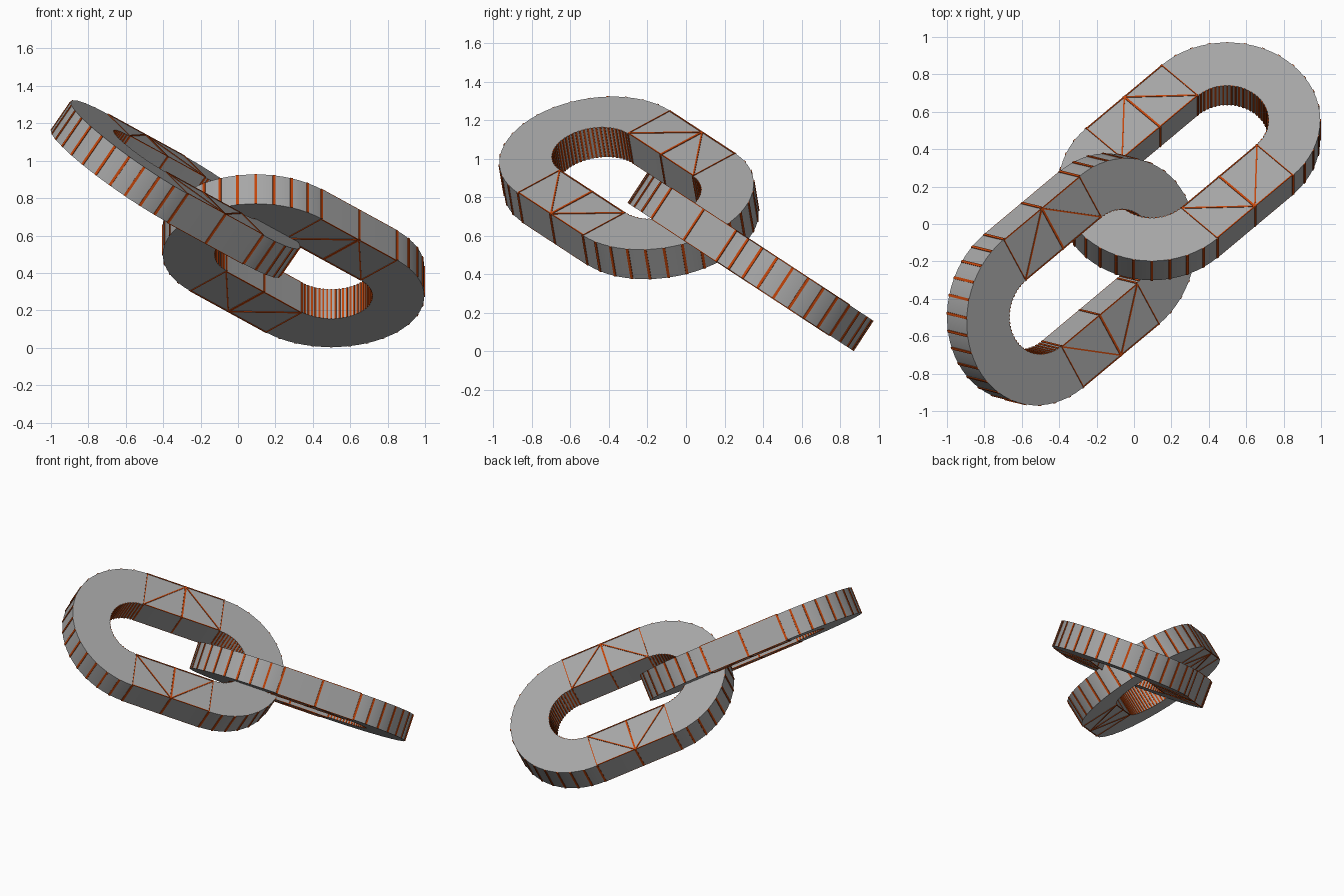
import bpy, bmesh, math
from mathutils import Vector, Matrix

if "Cube" in bpy.data.objects:
    bpy.data.objects.remove(bpy.data.objects["Cube"])

HALF, OUTER, INNER, THICK = 0.285, 0.497, 0.222, 0.188
SEG = 32            # segments per half-circle end
T = THICK / 2
RAISE = 0.004       # height of the seam ridges


def material(name, rgb):
    m = bpy.data.materials.new(name)
    m.diffuse_color = (*rgb, 1)
    m.use_nodes = True
    m.node_tree.nodes["Principled BSDF"].inputs["Base Color"].default_value = m.diffuse_color
    return m


GREY = material("grey_metal", (0.385, 0.385, 0.385))
ORANGE = material("burnt_orange", (0.56, 0.06, 0.003))


def stadium(r):
    """Outline points with their outward directions; one midpoint per straight."""
    out = []
    for sx in (1, -1):
        for i in range(SEG + 1):
            a = -math.pi / 2 + math.pi * i / SEG
            d = Vector((math.cos(a), math.sin(a), 0)) * sx
            out.append((d * r + Vector((sx * HALF, 0, 0)), d))
        out.append((Vector((0, sx * r, 0)), Vector((0, sx, 0))))
    return out


def ridge(bm, a, b, normal, width):
    """Thin raised bar from a to b, resting on the surface."""
    s = (b - a).cross(normal).normalized() * width / 2
    foot = (a + s, b + s, b - s, a - s)
    top = [bm.verts.new(p + normal * RAISE) for p in foot]
    low = [bm.verts.new(p - normal * 0.001) for p in foot]
    bm.faces.new(top)
    for i in range(4):
        j = (i + 1) % 4
        bm.faces.new((low[i], low[j], top[j], top[i]))


def finish(bm, name, mat, matrix, smooth):
    me = bpy.data.meshes.new(name)
    bm.to_mesh(me)
    bm.free()
    me.materials.append(mat)
    ob = bpy.data.objects.new(name, me)
    ob.matrix_world = matrix
    bpy.context.collection.objects.link(ob)
    if smooth:
        bpy.ops.object.select_all(action='DESELECT')
        ob.select_set(True)
        bpy.context.view_layer.objects.active = ob
        bpy.ops.object.shade_smooth_by_angle(angle=math.radians(30))


def make_link(name, centre, normal):
    # Local x runs along the chain, local z is the plate normal
    n = Vector(normal).normalized()
    axis = Vector((0.707, 0.591, -0.387))
    axis = (axis - n * axis.dot(n)).normalized()
    rot = Matrix((axis, n.cross(axis), n)).transposed().to_4x4()
    matrix = Matrix.Translation(centre) @ rot
    up = Vector((0, 0, T))
    outer, inner = stadium(OUTER), stadium(INNER)

    # Solid ring: four loops bridged into a rectangular section
    bm = bmesh.new()
    loops = [[bm.verts.new(p + up * z) for p, _ in ring]
             for ring, z in ((outer, -1), (outer, 1), (inner, 1), (inner, -1))]
    count = len(outer)
    for k in range(4):
        a, b = loops[k], loops[(k + 1) % 4]
        for i in range(count):
            j = (i + 1) % count
            bm.faces.new((a[i], a[j], b[j], b[i]))
    bmesh.ops.recalc_face_normals(bm, faces=bm.faces[:])
    finish(bm, name, GREY, matrix, True)

    # Seams across the outer and inner walls
    bm = bmesh.new()
    half = SEG + 2
    for i in range(count):
        k = i % half
        p, d = outer[i]
        if k > SEG or k % 2 == 0:
            ridge(bm, p - up, p + up, d, 0.014)
        p, d = inner[i]
        ridge(bm, p - up, p + up, -d, 0.010)

    # Seams on both flat faces of the straight sections
    for z in (1, -1):
        face = Vector((0, 0, z))
        for s in (1, -1):
            o = [Vector((x, s * (OUTER - 0.003), z * T)) for x in (-HALF, 0, HALF)]
            i = [Vector((x, s * (INNER + 0.003), z * T)) for x in (-HALF, 0, HALF)]
            ridge(bm, o[1], i[1], face, 0.012)
            for k in (0, 2):
                ridge(bm, o[k], i[k], face, 0.005)
                ridge(bm, o[1], i[k], face, 0.008)
            for edge in (o, i):
                ridge(bm, edge[0], edge[2], face, 0.006)
    bmesh.ops.recalc_face_normals(bm, faces=bm.faces[:])
    finish(bm, name + "_seams", ORANGE, matrix, False)


make_link("lower_link", (0.297, 0.335, 0.465), (0, 0.548, 0.836))
make_link("upper_link", (-0.334, -0.296, 0.849), (0.56, -0.137, 0.815))
